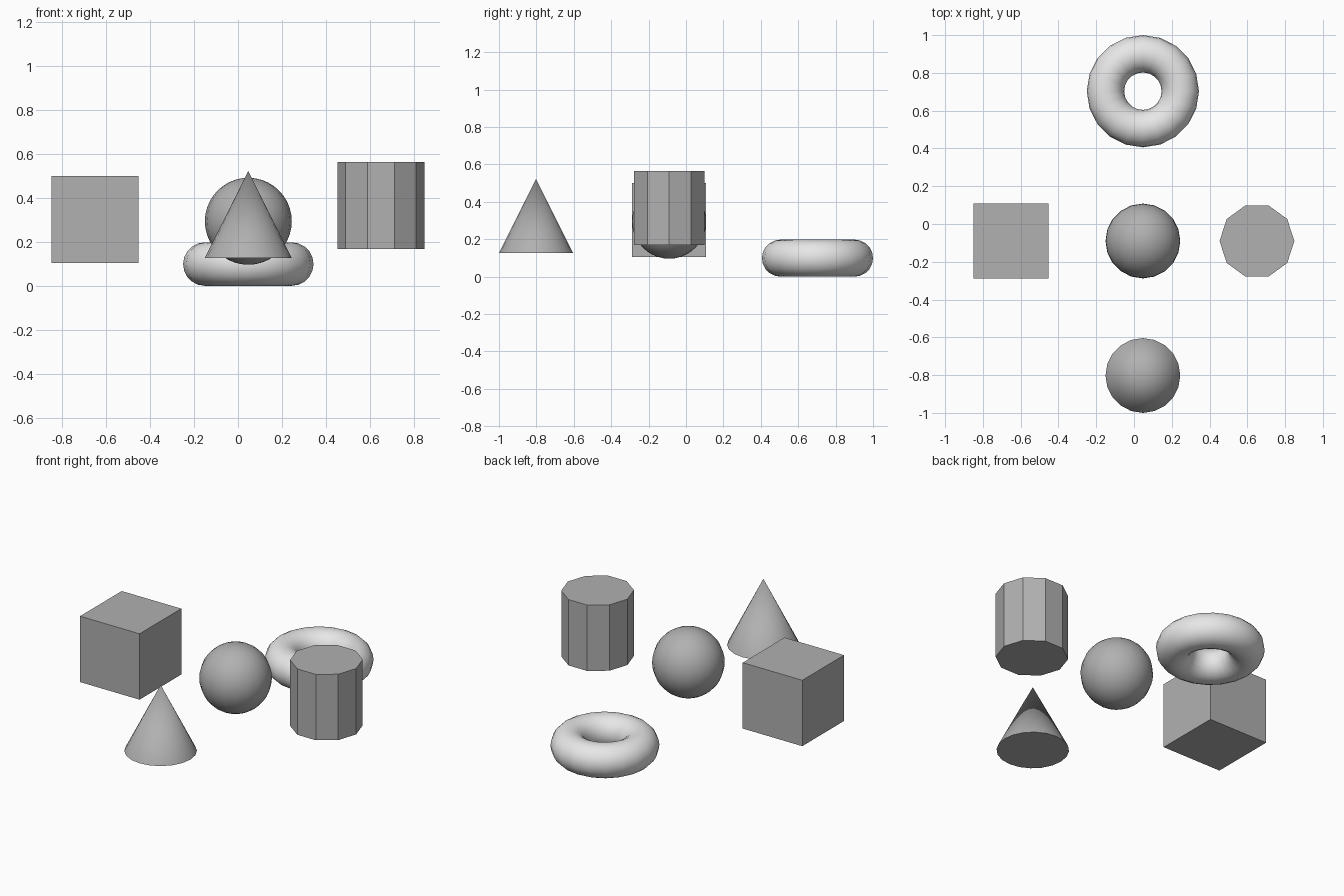
import bpy
import math

cube = bpy.data.objects.get("Cube")
if cube:
    bpy.data.objects.remove(cube, do_unlink=True)


def material(name, value):
    mat = bpy.data.materials.new(name)
    mat.use_nodes = True
    colour = (value, value, value, 1)
    mat.diffuse_color = colour
    mat.node_tree.nodes["Principled BSDF"].inputs["Base Color"].default_value = colour
    return mat


mid_grey = material("mid grey", 0.44)
light_grey = material("light grey", 0.8)


def finish(name, mat, smooth_angle=None):
    obj = bpy.context.object
    obj.name = name
    obj.data.name = name
    obj.data.materials.clear()
    obj.data.materials.append(mat)
    if smooth_angle:
        bpy.ops.object.shade_smooth_by_angle(angle=math.radians(smooth_angle))
    return obj


R = 0.198      # common radius
SIZE = 2 * R   # common height
SIDES = 20     # sides of the smooth solids
ROW_Y = -0.09  # depth of the middle row
MID_X = 0.047  # middle column

# Box on the right
bpy.ops.mesh.primitive_cube_add(size=SIZE, location=(-0.651, ROW_Y, 0.302))
finish("box", mid_grey)

# Ball in the middle
bpy.ops.mesh.primitive_uv_sphere_add(segments=SIDES, ring_count=SIDES, radius=R,
                                     location=(MID_X, ROW_Y, 0.294))
finish("ball", mid_grey, 40)

# Ten-sided drum on the left, with corners on the x axis
bpy.ops.mesh.primitive_cylinder_add(vertices=10, radius=R, depth=SIZE,
                                    location=(0.651, ROW_Y, 0.366),
                                    rotation=(0, 0, math.pi / 2))
finish("drum", mid_grey)

# Cone at the front
bpy.ops.mesh.primitive_cone_add(vertices=SIDES, radius1=R, radius2=0, depth=SIZE,
                                location=(MID_X, -0.802, 0.325))
finish("cone", mid_grey, 40)

# Ring at the back
bpy.ops.mesh.primitive_torus_add(major_segments=SIDES, minor_segments=SIDES,
                                 major_radius=R, minor_radius=R / 2,
                                 location=(MID_X, 0.703, R / 2))
finish("ring", light_grey, 40)
